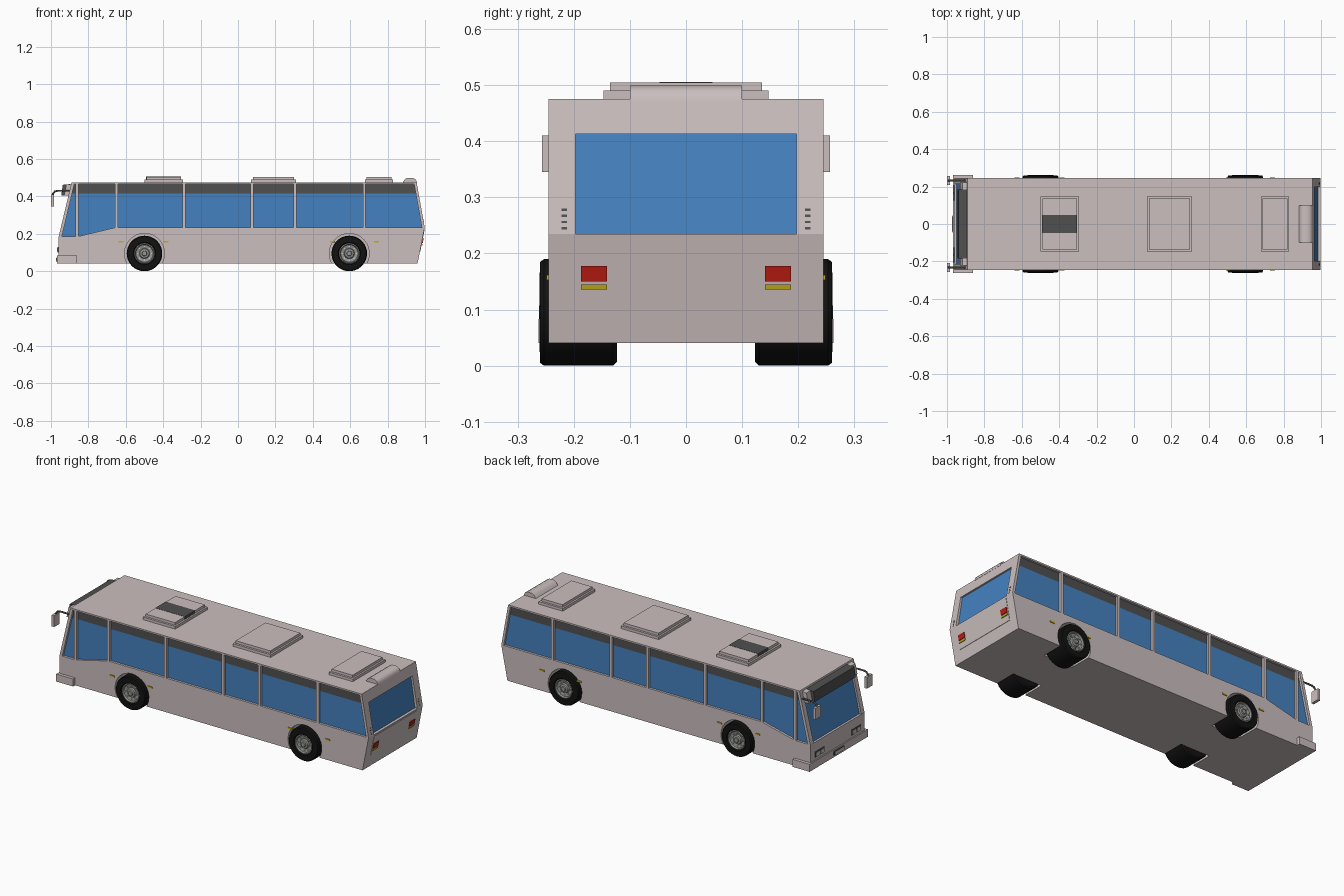
import bpy, bmesh
from math import pi, sin, cos, asin, radians

if "Cube" in bpy.data.objects:
    bpy.data.objects.remove(bpy.data.objects["Cube"])


def mat(name, r, g, b):
    m = bpy.data.materials.new(name)
    m.diffuse_color = (r, g, b, 1)
    m.use_nodes = True
    m.node_tree.nodes["Principled BSDF"].inputs["Base Color"].default_value = m.diffuse_color
    return m


CREAM = mat("cream_paint", 0.60, 0.52, 0.52)
BLUE = mat("blue_glass", 0.06, 0.22, 0.53)
DARK = mat("dark_tint", 0.08, 0.08, 0.08)
BLACK = mat("rubber", 0.006, 0.006, 0.006)
RED = mat("red_lamp", 0.5, 0.012, 0.006)
YELLOW = mat("yellow_lamp", 0.55, 0.42, 0.01)
WHITE = mat("clear_lamp", 0.75, 0.75, 0.75)
METAL = mat("metal", 0.3, 0.3, 0.29)


def finish(name, bm, m, smooth=False):
    bmesh.ops.recalc_face_normals(bm, faces=bm.faces)
    me = bpy.data.meshes.new(name)
    bm.to_mesh(me)
    bm.free()
    me.materials.append(m)
    ob = bpy.data.objects.new(name, me)
    bpy.context.collection.objects.link(ob)
    if smooth:
        bpy.ops.object.select_all(action='DESELECT')
        bpy.context.view_layer.objects.active = ob
        ob.select_set(True)
        bpy.ops.object.shade_smooth_by_angle(angle=radians(35))
    return ob


def prism(name, profile, y0, y1, m, smooth=False):
    """Extrude a side profile of (x, z) points from y0 to y1."""
    bm = bmesh.new()
    f = bm.faces.new([bm.verts.new((x, y0, z)) for x, z in profile])
    ext = bmesh.ops.extrude_face_region(bm, geom=[f])
    for v in ext["geom"]:
        if isinstance(v, bmesh.types.BMVert):
            v.co.y = y1
    return finish(name, bm, m, smooth)


def box(name, x0, x1, y0, y1, z0, z1, m):
    return prism(name, [(x0, z0), (x1, z0), (x1, z1), (x0, z1)], y0, y1, m)


def lathe(name, profile, cx, cz, side, m, n=36):
    """Spin (radius, y) points about a wheel axle."""
    bm = bmesh.new()
    rings = [[bm.verts.new((cx + r * cos(2 * pi * i / n), side * y, cz + r * sin(2 * pi * i / n)))
              for i in range(n)] for r, y in profile]
    for a, b in zip(rings, rings[1:]):
        for i in range(n):
            j = (i + 1) % n
            bm.faces.new((a[i], a[j], b[j], b[i]))
    bm.faces.new(rings[0])
    bm.faces.new(rings[-1])
    return finish(name, bm, m, True)


def rear_x(z):
    return 0.96 + 0.038 * (z - 0.04) / 0.195 if z < 0.235 else 0.998 - 0.043 * (z - 0.235) / 0.24


def front_x(z):
    return -0.96 + 0.07 * max(0, z - 0.185) / 0.29


def rear_slab(name, z0, z1, y0, y1, out, m, depth=0.006):
    a, b = rear_x(z0), rear_x(z1)
    prism(name, [(a - depth, z0), (a + out, z0), (b + out, z1), (b - depth, z1)], y0, y1, m)


W = 0.245
AXLES = (-0.5, 0.595)
WZ, ARCH = 0.095, 0.107

# Lower body: centre block plus side skirts with wheel arches
top = [(0.998, 0.235), (-0.65, 0.235), (-0.86, 0.185), (-0.96, 0.185)]
prism("lower_body_centre", [(-0.96, 0.04), (0.96, 0.04)] + top, -0.12, 0.12, CREAM)
skirt = [(-0.96, 0.04)]
a0 = asin((WZ - 0.04) / ARCH)
for cx in AXLES:
    for i in range(21):
        a = pi + a0 - (pi + 2 * a0) * i / 20
        skirt.append((cx + ARCH * cos(a), WZ + ARCH * sin(a)))
skirt += [(0.96, 0.04)] + top
for s in (-1, 1):
    prism("side_skirt", skirt, s * 0.12, s * W, CREAM)

# Recessed glazing with dark upper band
G = 0.01
prism("window_glass", [(front_x(0.18) + G, 0.175), (-0.86, 0.175), (-0.65, 0.22), (0.985, 0.22),
                       (rear_x(0.415) - G, 0.415), (front_x(0.415) + G, 0.415)], -0.232, 0.232, BLUE)
prism("upper_tint", [(front_x(0.415) + G, 0.415), (rear_x(0.415) - G, 0.415),
                     (rear_x(0.47) - G, 0.47), (front_x(0.47) + G, 0.47)], -0.232, 0.232, DARK)

# Roof and rear header
prism("roof", [(front_x(0.466), 0.466), (rear_x(0.466), 0.466), (0.955, 0.475), (-0.89, 0.475)],
      -W, W, CREAM)
rear_slab("rear_header", 0.413, 0.468, -W, W, 0, CREAM, 0.015)

# Pillars
for s in (-1, 1):
    for x in (-0.86, -0.65, -0.29, 0.075, 0.305, 0.675):
        box("window_pillar", x - 0.008, x + 0.008, s * 0.22, s * W, 0.18, 0.47, CREAM)
    prism("front_pillar", [(-0.96, 0.18), (-0.943, 0.18), (front_x(0.47) + 0.017, 0.47),
                           (front_x(0.47), 0.47)], s * 0.215, s * W, CREAM)
    rear_slab("rear_pillar", 0.235, 0.47, s * 0.197, s * W, 0, CREAM, 0.015)
    for k in range(4):
        z = 0.243 + 0.011 * k
        rear_slab("rear_vent", z, z + 0.004, s * 0.212, s * 0.222, 0.001, DARK)

# Roof hatches
for x0, x1 in ((-0.5, -0.295), (0.07, 0.31), (0.678, 0.83)):
    box("hatch_base", x0, x1, -0.147, 0.147, 0.47, 0.49, CREAM)
    box("hatch_lid", x0 + 0.01, x1 - 0.01, -0.135, 0.135, 0.49, 0.505, CREAM)
box("hatch_dark_strip", -0.491, -0.304, -0.047, 0.047, 0.489, 0.506, DARK)

# Rounded rear roof fairing
prism("rear_fairing", [(0.878, 0.47), (0.957, 0.47), (0.955, 0.482), (0.948, 0.492), (0.935, 0.499),
                       (0.905, 0.499), (0.892, 0.492)], -0.1, 0.1, CREAM, True)

# Engine cover and tail lamps
rear_slab("engine_cover", 0.105, 0.225, -0.193, 0.193, 0.002, CREAM)
for s in (-1, 1):
    rear_slab("tail_lamp", 0.15, 0.178, s * 0.141, s * 0.187, 0.006, RED)
    rear_slab("rear_indicator", 0.136, 0.145, s * 0.141, s * 0.187, 0.006, YELLOW)

# Front bumper, plate, headlamps and sign box
box("front_bumper", -0.967, -0.86, -0.263, 0.263, 0.04, 0.083, CREAM)
box("plate_holder", -0.971, -0.96, -0.045, 0.045, 0.05, 0.074, DARK)
box("plate", -0.973, -0.965, -0.039, 0.039, 0.054, 0.07, WHITE)
sign = [(-0.885, 0.467), (-0.937, 0.462), (-0.945, 0.405), (-0.9, 0.405)]
prism("sign_box", sign, -0.185, 0.185, DARK)
for s in (-1, 1):
    prism("sign_bracket", [(-0.885, 0.467), (-0.918, 0.462), (-0.93, 0.405), (-0.9, 0.405)],
          s * 0.185, s * 0.222, CREAM)
    box("headlamp_housing", -0.964, -0.95, s * 0.125, s * 0.205, 0.1, 0.13, DARK)
    for y in (0.145, 0.185):
        box("headlamp", -0.967, -0.955, s * (y - 0.015), s * (y + 0.015), 0.105, 0.125, WHITE)

# Mirrors on curved arms
for s in (-1, 1):
    cu = bpy.data.curves.new("mirror_arm", 'CURVE')
    cu.dimensions = '3D'
    cu.bevel_depth = 0.005
    cu.bevel_resolution = 2
    cu.use_fill_caps = True
    sp = cu.splines.new('POLY')
    pts = [(-0.9, 0.43), (-0.965, 0.43), (-0.98, 0.426), (-0.989, 0.416), (-0.991, 0.4)]
    sp.points.add(len(pts) - 1)
    for p, (x, z) in zip(sp.points, pts):
        p.co = (x, s * 0.232, z, 1)
    cu.materials.append(DARK)
    bpy.context.collection.objects.link(bpy.data.objects.new("mirror_arm", cu))
    box("mirror", -1.0, -0.984, s * 0.208, s * 0.257, 0.345, 0.41, CREAM)

# Wheels, hubs, bolts and side markers
for cx in AXLES:
    for s in (-1, 1):
        lathe("tyre", [(0.088, 0.123), (0.095, 0.13), (0.095, 0.253), (0.09, 0.26), (0.06, 0.261),
                       (0.054, 0.256), (0.053, 0.24)], cx, WZ, s, BLACK)
        lathe("hub", [(0.055, 0.235), (0.055, 0.257), (0.05, 0.259), (0.046, 0.25), (0.028, 0.246),
                      (0.024, 0.254), (0.014, 0.256), (0.012, 0.262)], cx, WZ, s, METAL)
        for k in range(8):
            a = k * pi / 4
            lathe("wheel_bolt", [(0.004, 0.244), (0.004, 0.254)], cx + 0.037 * cos(a),
                  WZ + 0.037 * sin(a), s, WHITE, 6)
        for dx in (-0.125, 0.115) if cx < 0 else (-0.09, 0.145):
            box("side_marker", cx + dx - 0.014, cx + dx + 0.014, s * 0.24, s * 0.249,
                0.153, 0.162, YELLOW)
